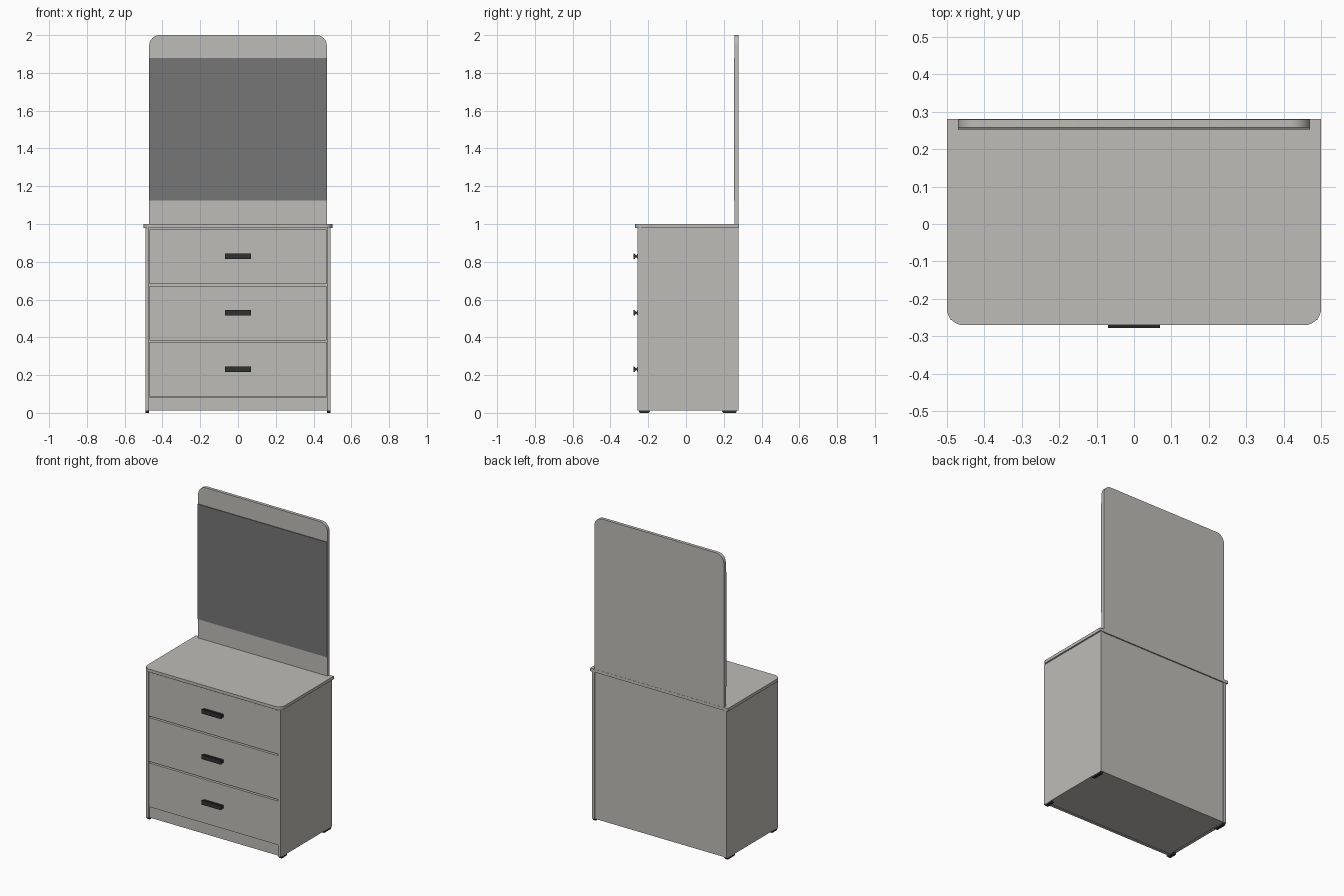
import bpy
import bmesh
import math

default = bpy.data.objects.get("Cube")
if default:
    bpy.data.objects.remove(default, do_unlink=True)


def material(name, rgb):
    mat = bpy.data.materials.new(name)
    mat.use_nodes = True
    colour = (*rgb, 1)
    mat.diffuse_color = colour
    mat.node_tree.nodes["Principled BSDF"].inputs["Base Color"].default_value = colour
    return mat


BOARD = material("warm grey board", (0.52, 0.505, 0.475))
GLASS = material("mirror grey", (0.18, 0.18, 0.18))
DARK = material("dark metal", (0.03, 0.032, 0.03))


def finish(name, bm, mat):
    bmesh.ops.recalc_face_normals(bm, faces=bm.faces)
    mesh = bpy.data.meshes.new(name)
    bm.to_mesh(mesh)
    bm.free()
    mesh.materials.append(mat)
    obj = bpy.data.objects.new(name, mesh)
    bpy.context.collection.objects.link(obj)
    return obj


def box(name, x, y, z, mat=BOARD):
    """Box from (low, high) ranges along each axis."""
    bm = bmesh.new()
    bmesh.ops.create_cube(bm, size=1)
    for v in bm.verts:
        v.co = [r[0] if c < 0 else r[1] for c, r in zip(v.co, (x, y, z))]
    return finish(name, bm, mat)


def prism(name, points, axis, low, high, mat=BOARD):
    """Extrude a closed 2D profile along the given axis."""
    def place(p, d):
        co = list(p)
        co.insert(axis, d)
        return co
    bm = bmesh.new()
    face = bm.faces.new([bm.verts.new(place(p, low)) for p in points])
    moved = bmesh.ops.extrude_face_region(bm, geom=[face])["geom"]
    for v in moved:
        if isinstance(v, bmesh.types.BMVert):
            v.co[axis] = high
    return finish(name, bm, mat)


def rounded_end(half, square, end, radius, steps=8):
    """Rectangle outline with two rounded corners at the 'end' side."""
    sign = 1 if end > square else -1
    points = [(half, square)]
    for side in (1, -1):
        for i in range(steps + 1):
            t = i / steps if side == 1 else 1 - i / steps
            a = t * math.pi / 2
            points.append((side * (half - radius + radius * math.cos(a)),
                           end - sign * radius * (1 - math.sin(a))))
    return points + [(-half, square)]


def smooth(obj):
    bpy.ops.object.select_all(action="DESELECT")
    obj.select_set(True)
    bpy.context.view_layer.objects.active = obj
    bpy.ops.object.shade_smooth_by_angle(angle=math.radians(30))


# Top board and tall mirror backing
smooth(prism("top_board", rounded_end(0.5, 0.28, -0.27, 0.045), 2, 0.98, 1.0))
smooth(prism("mirror_backing", rounded_end(0.47, 1.0, 2.0, 0.055), 1, 0.258, 0.279))
box("mirror", (-0.47, 0.47), (0.253, 0.258), (1.125, 1.88), GLASS)

# Side panels with their low feet
for side, sign in (("left", 1), ("right", -1)):
    x = sorted((sign * 0.47, sign * 0.49))
    box(side + "_side_panel", x, (-0.257, 0.277), (0.012, 0.98))
    for end, y0, y1 in (("front", -0.25, -0.19), ("back", 0.19, 0.27)):
        profile = [(y0 + 0.005, 0), (y1 - 0.005, 0), (y1, 0.012), (y0, 0.012)]
        prism(f"{side}_{end}_foot", profile, 0, *x, DARK)

# Carcass between the sides
inner = (-0.47, 0.47)
box("bottom_board", inner, (-0.235, 0.265), (0.014, 0.034))
box("back_panel", inner, (0.262, 0.272), (0.014, 0.98))
box("plinth", inner, (-0.245, -0.225), (0.012, 0.084))
box("inner_carcass", inner, (-0.232, 0.262), (0.034, 0.98))

# Drawer fronts, each with a flared pull handle
for i, name in enumerate(("lower", "middle", "upper")):
    z = 0.086 + i * 0.298
    box(name + "_drawer_front", (-0.468, 0.468), (-0.253, -0.232), (z, z + 0.288))
    zc = 0.231 + i * 0.299
    half = [(-0.253, 0.011), (-0.258, 0.011), (-0.264, 0.004),
            (-0.272, 0.014), (-0.278, 0.014)]
    profile = [(y, zc + h) for y, h in half] + [(y, zc - h) for y, h in reversed(half)]
    prism(name + "_handle", profile, 0, -0.07, 0.07, DARK)
